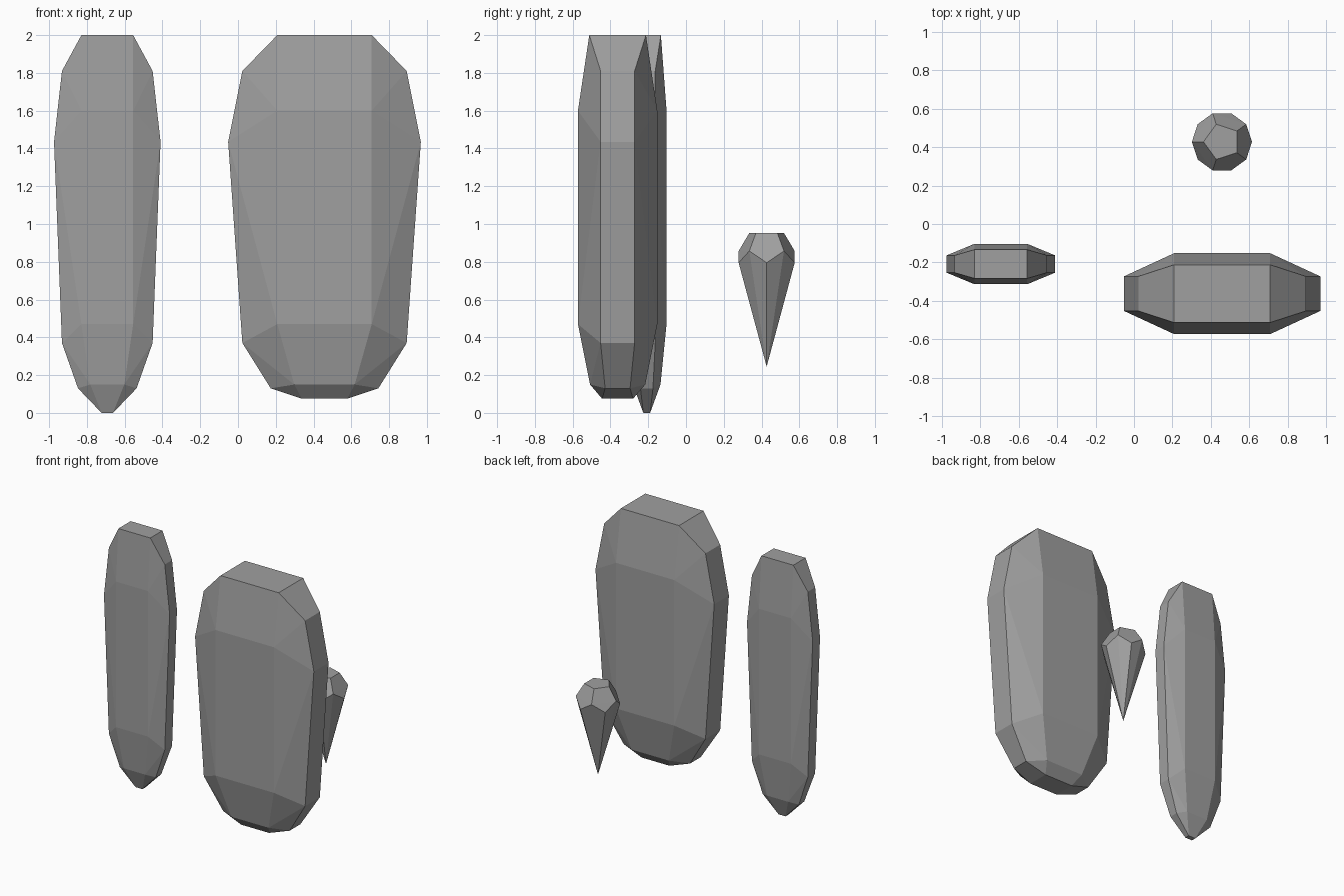
import bpy, bmesh
from math import cos, sin, radians

cube = bpy.data.objects.get("Cube")
if cube:
    bpy.data.objects.remove(cube, do_unlink=True)

# Single stone colour
GREY = (0.35, 0.35, 0.35, 1.0)
stone = bpy.data.materials.new("stone_grey")
stone.diffuse_color = GREY
stone.use_nodes = True
stone.node_tree.nodes["Principled BSDF"].inputs["Base Color"].default_value = GREY


def faceted(name, points, location):
    """Wrap points in a flat-shaded convex crystal."""
    bm = bmesh.new()
    for p in points:
        bm.verts.new(p)
    bmesh.ops.convex_hull(bm, input=bm.verts[:])
    bmesh.ops.dissolve_limit(bm, angle_limit=radians(0.5),
                             verts=bm.verts[:], edges=bm.edges[:])
    bmesh.ops.recalc_face_normals(bm, faces=bm.faces[:])
    mesh = bpy.data.meshes.new(name)
    bm.to_mesh(mesh)
    bm.free()
    mesh.materials.append(stone)
    obj = bpy.data.objects.new(name, mesh)
    obj.location = location
    bpy.context.collection.objects.link(obj)
    return obj


def mirrored(quarter):
    """Repeat quarter-section points across both vertical planes."""
    return [(sx * x, sy * y, z) for x, y, z in quarter
            for sx in (-1, 1) for sy in (-1, 1)]


# Wide slab: panel corners, then outer rim, then blunt foot
wide_panel = [(0.25, 0.15, 2), (0.25, 0.21, 1.6), (0.25, 0.21, 0.47), (0.16, 0.146, 0.15)]
wide_rim = [(0.435, 0.09, 1.81), (0.51, 0.09, 1.435), (0.435, 0.09, 0.37), (0.285, 0.066, 0.13)]
wide_foot = [(0.12, 0.082, 0.075)]
faceted("wide_slab", mirrored(wide_panel + wide_rim + wide_foot), (0.458, -0.362, 0))

# Narrow slab: same build with a pointed foot
thin_panel = [(0.137, 0.075, 2), (0.137, 0.105, 1.6), (0.137, 0.105, 0.47), (0.09, 0.073, 0.15)]
thin_rim = [(0.24, 0.045, 1.81), (0.282, 0.045, 1.435), (0.24, 0.045, 0.37), (0.155, 0.033, 0.13)]
thin_foot = [(0.03, 0.018, 0)]
faceted("narrow_slab", mirrored(thin_panel + thin_rim + thin_foot), (-0.692, -0.208, 0))

# Pointed gem: pentagon crown, zigzag girdle and a spike below
gem = [(0, 0, 0.245)]
for i in range(10):
    a = radians(36 * i)
    upper = i % 2 == 1
    gem.append((0.156 * cos(a), 0.156 * sin(a), 0.857 if upper else 0.795))
    if upper:
        gem.append((0.096 * cos(a), 0.096 * sin(a), 0.953))
faceted("pointed_gem", gem, (0.457, 0.427, 0))
